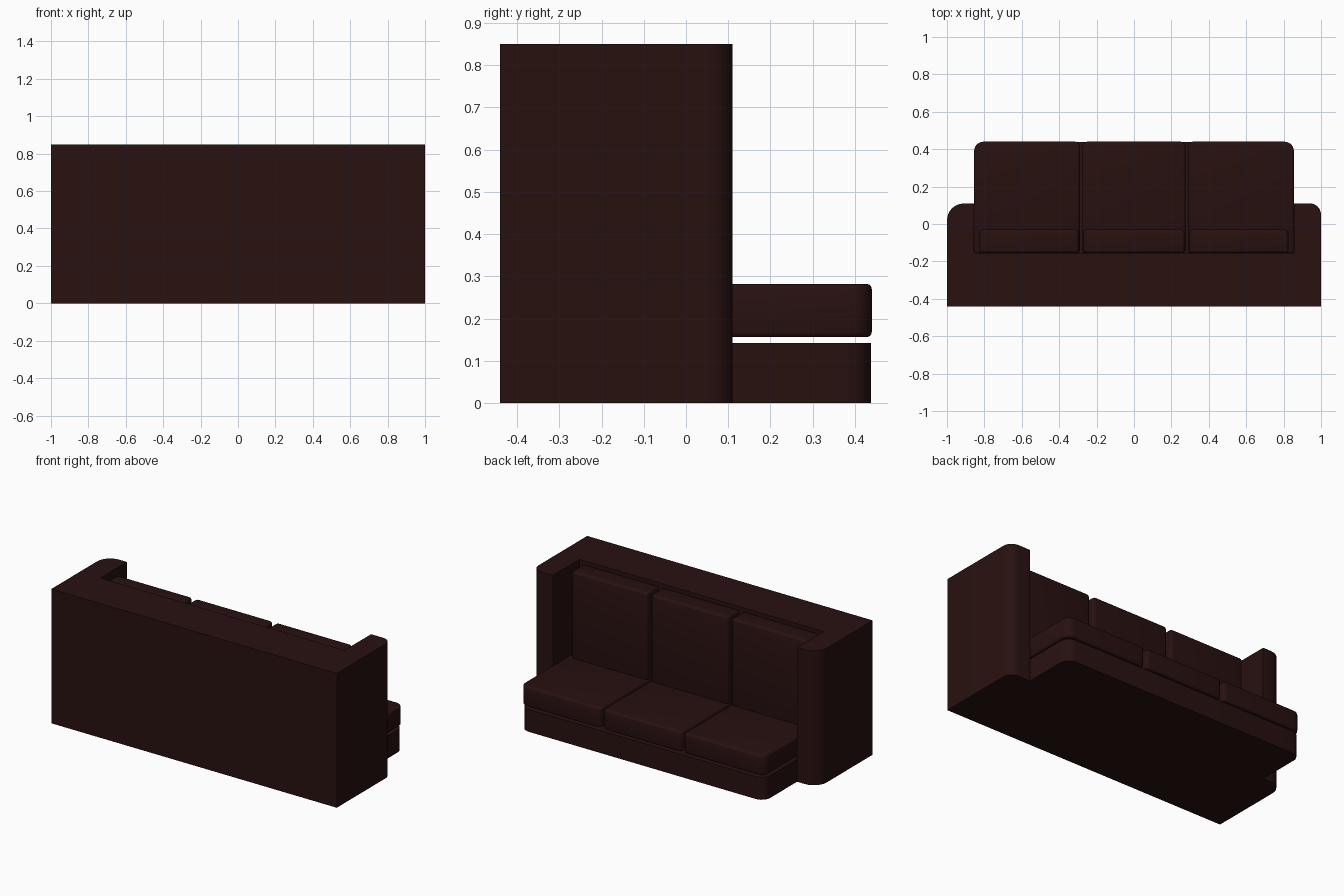
import bpy
import bmesh
from math import sin, cos, pi, radians
from mathutils import Vector

if "Cube" in bpy.data.objects:
    bpy.data.objects.remove(bpy.data.objects["Cube"], do_unlink=True)

leather = bpy.data.materials.new("dark_brown_leather")
leather.use_nodes = True
colour = (0.021, 0.0055, 0.0052, 1)
leather.diffuse_color = colour
leather.node_tree.nodes["Principled BSDF"].inputs["Base Color"].default_value = colour


def outline(corners, steps=6):
    """Turn (x, y, radius) right-angle corners into a rounded outline."""
    points = []
    for i, (x, y, r) in enumerate(corners):
        p = Vector((x, y))
        if r == 0:
            points.append(p)
            continue
        before = (Vector(corners[i - 1][:2]) - p).normalized()
        after = (Vector(corners[(i + 1) % len(corners)][:2]) - p).normalized()
        centre = p + r * (before + after)
        for s in range(steps + 1):
            t = s / steps * pi / 2
            points.append(centre - r * (after * cos(t) + before * sin(t)))
    return points


def prism(name, corners, z0, z1, bevel=0):
    """Upright solid with a rounded outline and optional soft edges."""
    bm = bmesh.new()
    face = bm.faces.new([bm.verts.new((p.x, p.y, z0)) for p in outline(corners)])
    top = bmesh.ops.extrude_face_region(bm, geom=[face])["geom"]
    verts = [v for v in top if isinstance(v, bmesh.types.BMVert)]
    bmesh.ops.translate(bm, verts=verts, vec=(0, 0, z1 - z0))
    bmesh.ops.recalc_face_normals(bm, faces=bm.faces)
    mesh = bpy.data.meshes.new(name)
    bm.to_mesh(mesh)
    bm.free()
    mesh.materials.append(leather)
    obj = bpy.data.objects.new(name, mesh)
    bpy.context.collection.objects.link(obj)
    bpy.ops.object.select_all(action="DESELECT")
    obj.select_set(True)
    bpy.context.view_layer.objects.active = obj
    if bevel:
        mod = obj.modifiers.new("soft_edges", "BEVEL")
        mod.width = bevel
        mod.segments = 3
        mod.limit_method = "ANGLE"
        mod.angle_limit = radians(40)
        bpy.ops.object.modifier_apply(modifier=mod.name)
    bpy.ops.object.shade_smooth_by_angle(angle=radians(40))
    return obj


def box(x0, x1, y0, y1, back_r, left_r, right_r):
    """Rectangle corners: two at low y, then the high-y ones."""
    return [(x0, y0, back_r), (x1, y0, back_r), (x1, y1, right_r), (x0, y1, left_r)]


BACK, FRONT, INNER, ARM = -0.155, 0.44, 0.855, 0.11

# Backrest and both arms as one U-shaped shell
prism("back_and_arms", [
    (-1, -FRONT, 0), (1, -FRONT, 0), (1, ARM, 0.06), (INNER, ARM, 0),
    (INNER, BACK, 0), (-INNER, BACK, 0), (-INNER, ARM, 0), (-1, ARM, 0.09),
], 0, 0.85)

# Seat base
prism("seat_base", box(-INNER, INNER, BACK, FRONT - 0.002, 0, 0.06, 0.06), 0, 0.142)

# Seat cushions and back cushions, three of each
spans = {"right": (-INNER, -0.29), "middle": (-0.275, 0.275), "left": (0.29, INNER)}
for side, (x0, x1) in spans.items():
    left_r = 0.05 if side == "right" else 0.025
    right_r = 0.05 if side == "left" else 0.025
    prism("seat_cushion_" + side, box(x0, x1, BACK, FRONT, 0, left_r, right_r),
          0.156, 0.282, 0.012)
    a, b = max(x0, -0.83) + 0.005, min(x1, 0.83) - 0.005
    prism("back_cushion_" + side, box(a, b, BACK, -0.03, 0, 0.02, 0.02),
          0.27, 0.83, 0.015)
